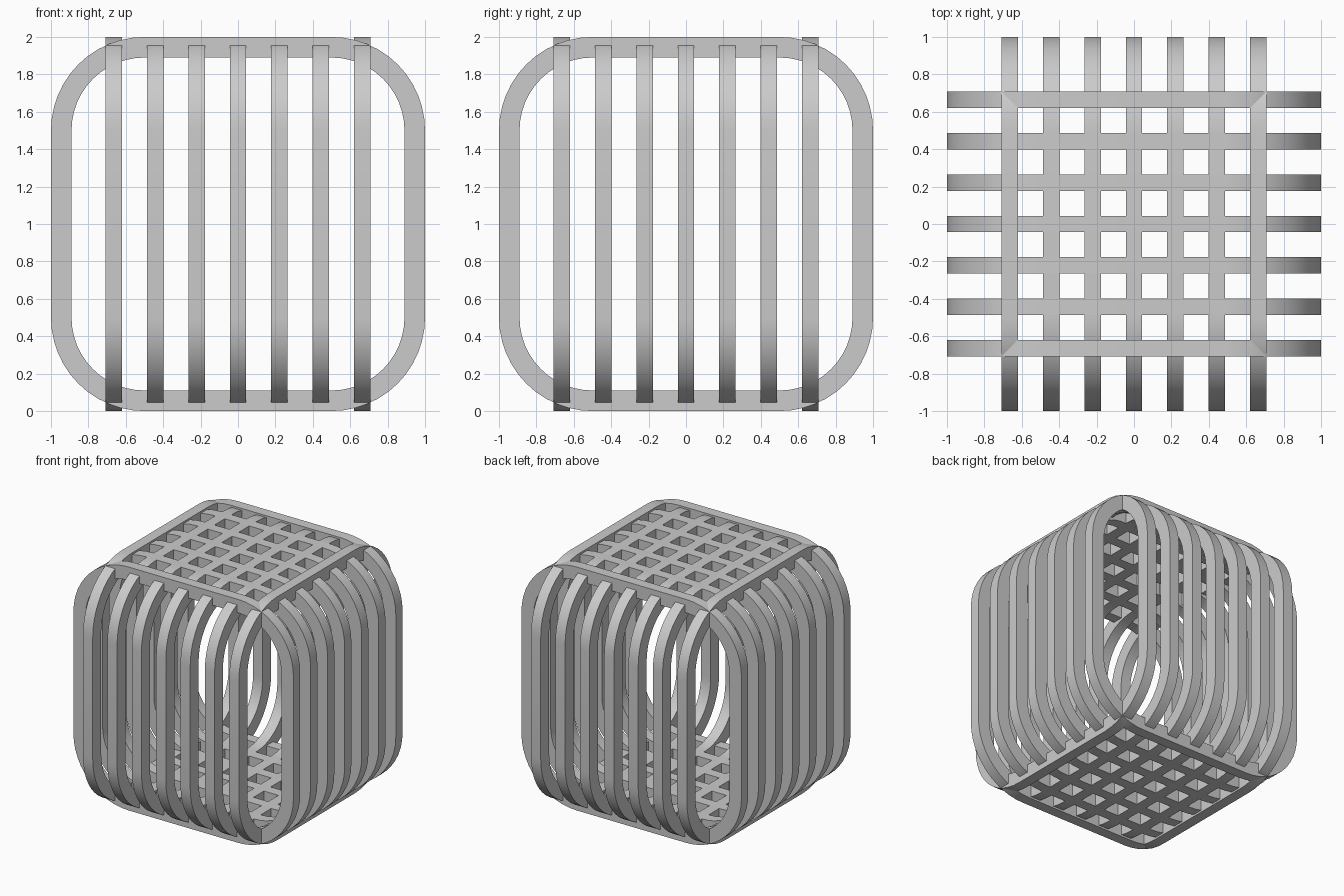
import bpy, bmesh, math

if "Cube" in bpy.data.objects:
    bpy.data.objects.remove(bpy.data.objects["Cube"])

OUTER, STRAIGHT = 1.0, 0.5      # half size and half length of the straight runs
BAND, WIDTH = 0.11, 0.088       # radial thickness and width of each hoop
COUNT, STEP, SEG = 7, 0.2215, 12


def rounded_square(radius):
    # outline of a hoop: four quarter arcs joined by straight runs
    pts = []
    for q in range(4):
        mid = math.radians(45 + 90 * q)
        cx = math.copysign(STRAIGHT, math.cos(mid))
        cz = math.copysign(STRAIGHT, math.sin(mid))
        for i in range(SEG + 1):
            a = math.pi / 2 * (q + i / SEG)
            pts.append((cx + radius * math.cos(a), 1 + cz + radius * math.sin(a)))
    return pts


def add_hoops(name, turn):
    # seven parallel hoops in the xz plane, spaced along y
    bm = bmesh.new()
    outer = rounded_square(OUTER - STRAIGHT)
    inner = rounded_square(OUTER - STRAIGHT - BAND)
    n = len(outer)
    for k in range(COUNT):
        y = (k - (COUNT - 1) / 2) * STEP
        loops = [[bm.verts.new((x, y + dy, z)) for x, z in pts]
                 for pts, dy in ((outer, -WIDTH / 2), (outer, WIDTH / 2),
                                 (inner, WIDTH / 2), (inner, -WIDTH / 2))]
        for j in range(4):
            a, b = loops[j], loops[(j + 1) % 4]
            for i in range(n):
                m = (i + 1) % n
                bm.faces.new((a[i], a[m], b[m], b[i]))
    bmesh.ops.recalc_face_normals(bm, faces=bm.faces[:])
    mesh = bpy.data.meshes.new(name)
    bm.to_mesh(mesh)
    bm.free()
    obj = bpy.data.objects.new(name, mesh)
    bpy.context.collection.objects.link(obj)
    obj.rotation_euler.z = turn
    bpy.ops.object.select_all(action='DESELECT')
    obj.select_set(True)
    bpy.context.view_layer.objects.active = obj
    bpy.ops.object.shade_smooth_by_angle(angle=math.radians(30))


# two sets of hoops crossing at right angles
add_hoops("side_to_side_hoops", 0)
add_hoops("front_to_back_hoops", math.pi / 2)
